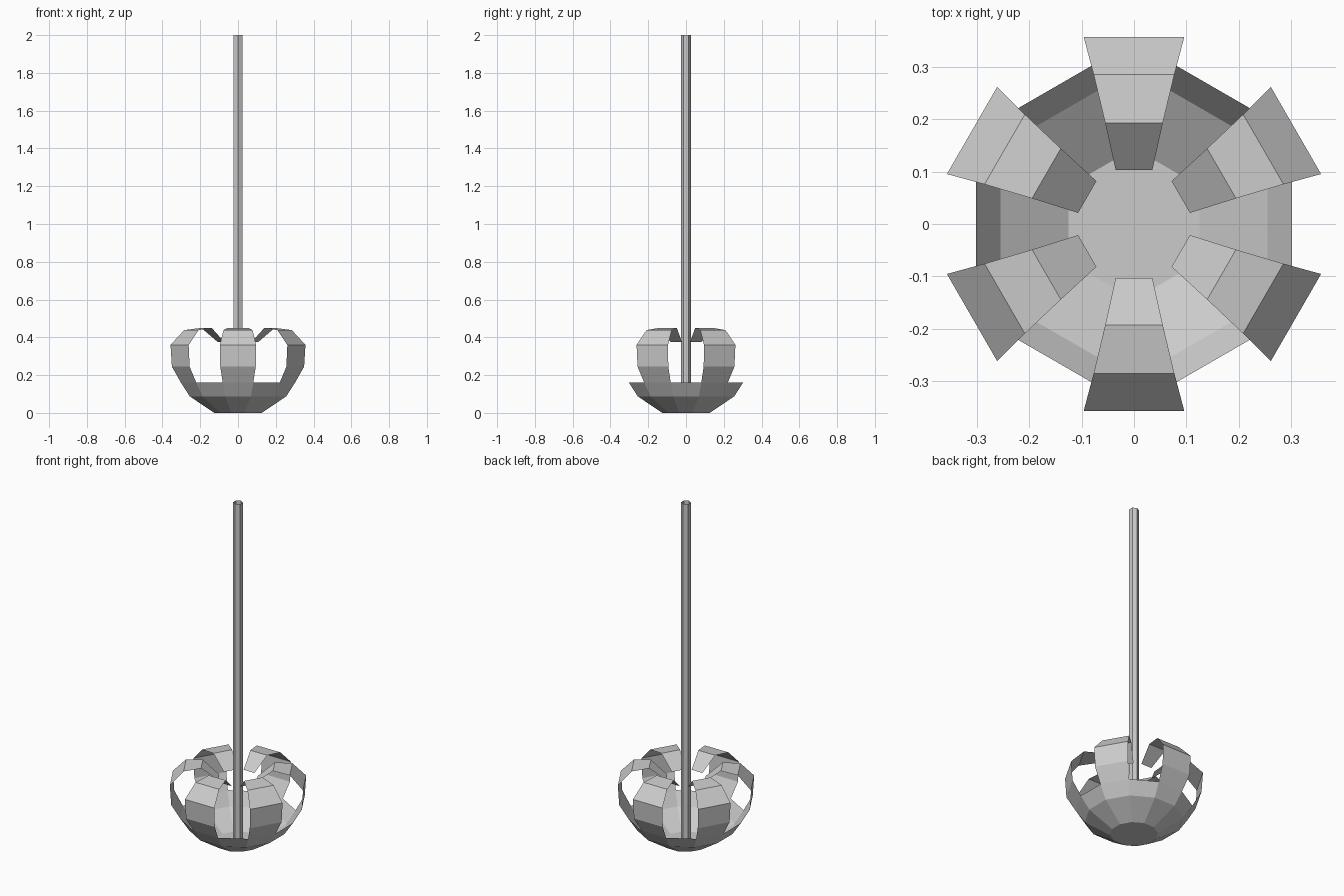
import bpy, bmesh, math
from mathutils import Matrix, Vector

cube = bpy.data.objects.get("Cube")
if cube:
    bpy.data.objects.remove(cube, do_unlink=True)

# Single grey material
grey = bpy.data.materials.new("light grey")
grey.use_nodes = True
color = (0.6, 0.6, 0.6, 1)
grey.diffuse_color = color
grey.node_tree.nodes["Principled BSDF"].inputs["Base Color"].default_value = color


def finish(name, bm):
    mesh = bpy.data.meshes.new(name)
    bm.to_mesh(mesh)
    bm.free()
    mesh.materials.append(grey)
    obj = bpy.data.objects.new(name, mesh)
    bpy.context.collection.objects.link(obj)
    return obj


def loft(bm, rings, closed):
    """Bridge successive rows of points with quads."""
    rows = [[bm.verts.new(p) for p in ring] for ring in rings]
    count = len(rows[0])
    for low, high in zip(rows, rows[1:]):
        for i in range(count if closed else count - 1):
            j = (i + 1) % count
            bm.faces.new((low[i], low[j], high[j], high[i]))
    return rows


def ring(radius, z, sides, start):
    angles = [start + math.tau * i / sides for i in range(sides)]
    return [Vector((radius * math.cos(a), radius * math.sin(a), z)) for a in angles]


# Twelve-sided open bowl with a flat floor; profile gives flat-side distance and height
HALF = math.pi / 12
bowl_profile = [(0.125, 0.0), (0.255, 0.087), (0.302, 0.16)]
bm = bmesh.new()
rows = loft(bm, [ring(r / math.cos(HALF), z, 12, HALF) for r, z in bowl_profile], True)
bm.faces.new(rows[0][::-1])
finish("bowl", bm)

# Six thin petals rising from alternate rim sides and curling inward
petal_profile = [  # distance out, height, half width
    (0.302, 0.16, 0.081), (0.35, 0.245, 0.094), (0.357, 0.36, 0.096),
    (0.285, 0.438, 0.077), (0.193, 0.45, 0.055), (0.103, 0.375, 0.035),
]
for n in range(6):
    turn = Matrix.Rotation(math.radians(30 + 60 * n), 3, "Z")
    bm = bmesh.new()
    loft(bm, [[turn @ Vector((r, side * w, z)) for side in (-1, 1)]
              for r, z, w in petal_profile], False)
    finish(f"petal_{n + 1}", bm)

# Slender six-sided hollow pole with open ends
bm = bmesh.new()
loft(bm, [ring(0.026, z, 6, math.pi / 2) for z in (0.0, 2.0)], True)
finish("pole", bm)
